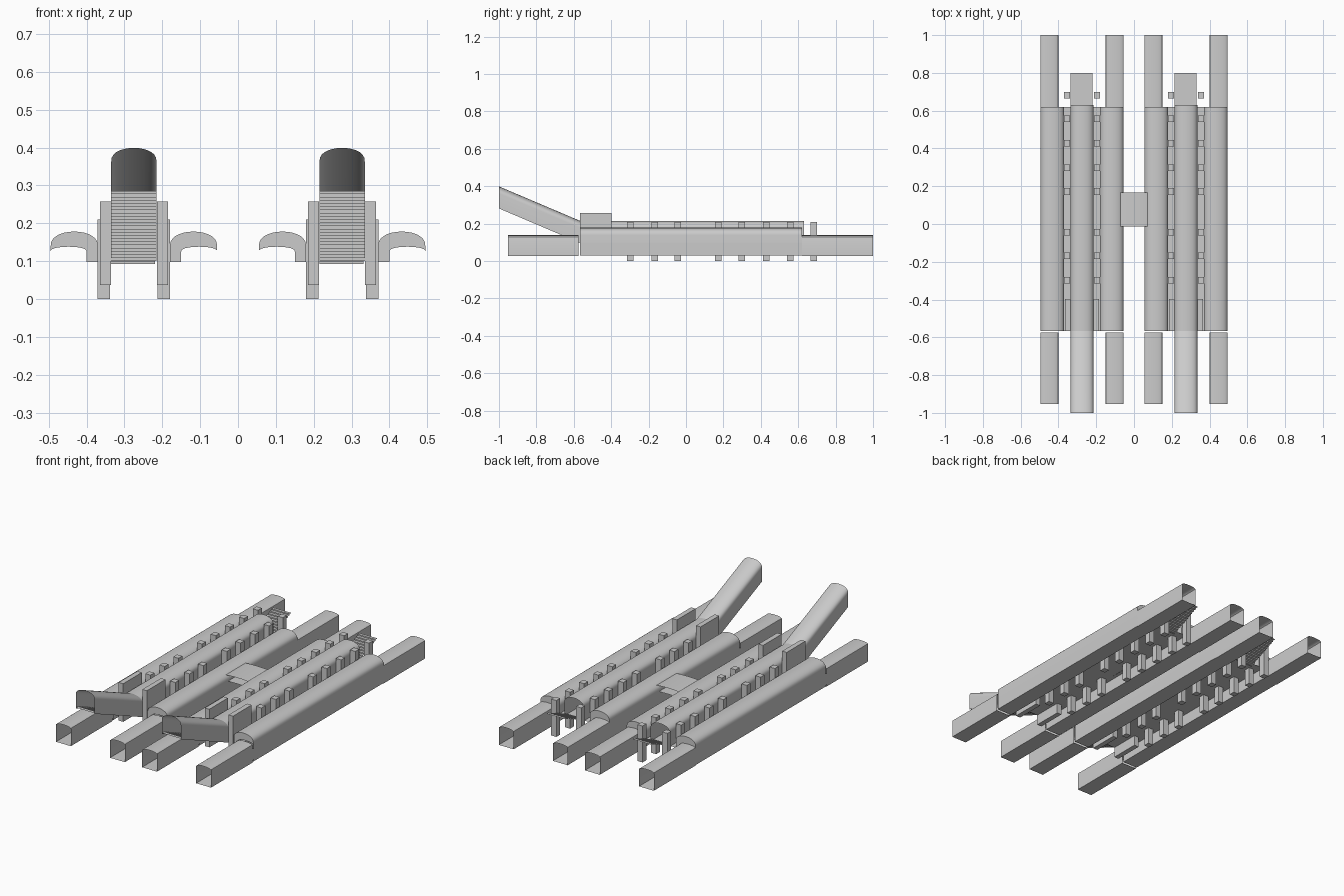
import bpy, bmesh, math

if "Cube" in bpy.data.objects:
    bpy.data.objects.remove(bpy.data.objects["Cube"])


def make(name, verts, faces, smooth=False):
    me = bpy.data.meshes.new(name)
    me.from_pydata(verts, [], faces)
    bm = bmesh.new()
    bm.from_mesh(me)
    bmesh.ops.recalc_face_normals(bm, faces=bm.faces)
    bm.to_mesh(me)
    bm.free()
    ob = bpy.data.objects.new(name, me)
    bpy.context.collection.objects.link(ob)
    if smooth:
        bpy.context.view_layer.objects.active = ob
        ob.select_set(True)
        bpy.ops.object.shade_smooth_by_angle(angle=math.radians(30))
        ob.select_set(False)
    return ob


def sweep(name, prof, y0, y1, dz0=0.0, dz1=0.0, closed=False):
    """Sweep an (x, z) profile along y, with optional height offsets at the ends."""
    n = len(prof)
    v = [(x, y0, z + dz0) for x, z in prof] + [(x, y1, z + dz1) for x, z in prof]
    f = [(i, (i + 1) % n, (i + 1) % n + n, i + n) for i in range(n if closed else n - 1)]
    return make(name, v, f, True)


def box(name, x0, x1, y0, y1, z0, z1):
    v = [(x, y, z) for x in (x0, x1) for y in (y0, y1) for z in (z0, z1)]
    f = [(0, 1, 3, 2), (4, 5, 7, 6), (0, 1, 5, 4), (2, 3, 7, 6), (0, 2, 6, 4), (1, 3, 7, 5)]
    return make(name, v, f)


def arch(x0, x1, z0, z1, n=14, p=0.8):
    """Flattened arch from x0 to x1, springing at z0 and peaking at z1."""
    c, r = (x0 + x1) / 2, (x1 - x0) / 2
    return [(c - r * math.cos(math.pi * i / n),
             z0 + (z1 - z0) * max(0, math.sin(math.pi * i / n)) ** p) for i in range(n + 1)]


def steps(name, x0, x1, y0, z0, y1, z1, n):
    pts = [(y0, z0)]
    for i in range(n):
        zb = z0 + (z1 - z0) * (i + 1) / n
        pts += [(pts[-1][0], zb), (y0 + (y1 - y0) * (i + 1) / n, zb)]
    v = [(x, y, z) for y, z in pts for x in (x0, x1)]
    return make(name, v, [(2 * i, 2 * i + 1, 2 * i + 3, 2 * i + 2) for i in range(len(pts) - 1)])


FRONT, BACK = -0.567, 0.62
COLUMNS = (-0.298, -0.168, -0.043, 0.172, 0.298, 0.428, 0.557, 0.682)

for cx in (-0.275, 0.275):
    # platform floor and central hall vault
    make("platform_floor", [(cx + a, y, 0.097) for a, y in
         ((-0.125, FRONT), (0.125, FRONT), (0.125, BACK), (-0.125, BACK))], [(0, 1, 2, 3)])
    hall = [(cx - 0.06, 0.097)] + arch(cx - 0.06, cx + 0.06, 0.178, 0.215) + [(cx + 0.06, 0.097)]
    sweep("hall_vault", hall, FRONT, 0.63)

    # inclined escalator tunnel with stepped floor, and rear stairs
    sweep("escalator_tunnel", hall, -1.0, FRONT, 0.184, 0.0)
    steps("escalator_steps", cx - 0.06, cx + 0.06, FRONT, 0.1, -1.0, 0.285, 22)
    steps("rear_stairs", cx - 0.06, cx + 0.056, 0.60, 0.092, 0.80, 0.175, 12)

    for s in (-1, 1):
        # running tunnels, open at both ends
        a, b = sorted((cx + s * 0.125, cx + s * 0.22))
        roof = arch(a, b, 0.125, 0.138)
        tube = [(a, 0.027)] + roof + [(b, 0.027)]
        sweep("front_tunnel", tube, -0.953, -0.575, closed=True)
        sweep("rear_tunnel", tube, BACK, 1.0, closed=True)

        # track bed beneath the platform canopy
        inner, outer = cx + s * 0.125, cx + s * 0.22
        sweep("track_bed", [(inner, 0.097), (inner, 0.03), (outer, 0.03), (outer, 0.1)], FRONT, BACK)

        # side canopy with end caps around the tunnel mouth
        e0, e1 = sorted((cx + s * 0.095, outer))
        shell = arch(e0, e1, 0.138, 0.178)
        sweep("side_canopy", [(cx + s * 0.095, 0.097)] +
              (shell if s > 0 else shell[::-1]) + [(outer, 0.03)], FRONT, BACK)
        mouth = list(roof)
        if s > 0:
            top = [(e0, 0.097)] + shell
            low = [(a, 0.097)] + mouth
        else:
            top = shell + [(e1, 0.097)]
            low = mouth + [(b, 0.097)]
        n = len(top)
        for y in (FRONT, BACK):
            make("canopy_end", [(x, y, z) for x, z in top + low],
                 [(i, i + 1, i + 1 + n, i + n) for i in range(n - 1)])

        # columns and the tall end pylons
        c0, c1 = sorted((cx + s * 0.063, cx + s * 0.096))
        for y in COLUMNS:
            box("column", c0, c1, y - 0.0175, y + 0.0175, 0.0, 0.21)
        p0, p1 = sorted((cx + s * 0.061, cx + s * 0.09))
        box("end_pylon", p0, p1, FRONT, -0.397, 0.037, 0.257)

# cross passage joining the two stations, with sloping stair landings
sweep("cross_passage", [(-0.08, 0.135)] + arch(-0.08, 0.08, 0.162, 0.17) + [(0.08, 0.135)],
      -0.012, 0.168, closed=True)
for s in (-1, 1):
    make("passage_stair", [(s * x, y, z) for x, z in ((0.08, 0.15), (0.13, 0.14), (0.178, 0.09))
                           for y in (0.02, 0.14)], [(0, 1, 3, 2), (2, 3, 5, 4)])
